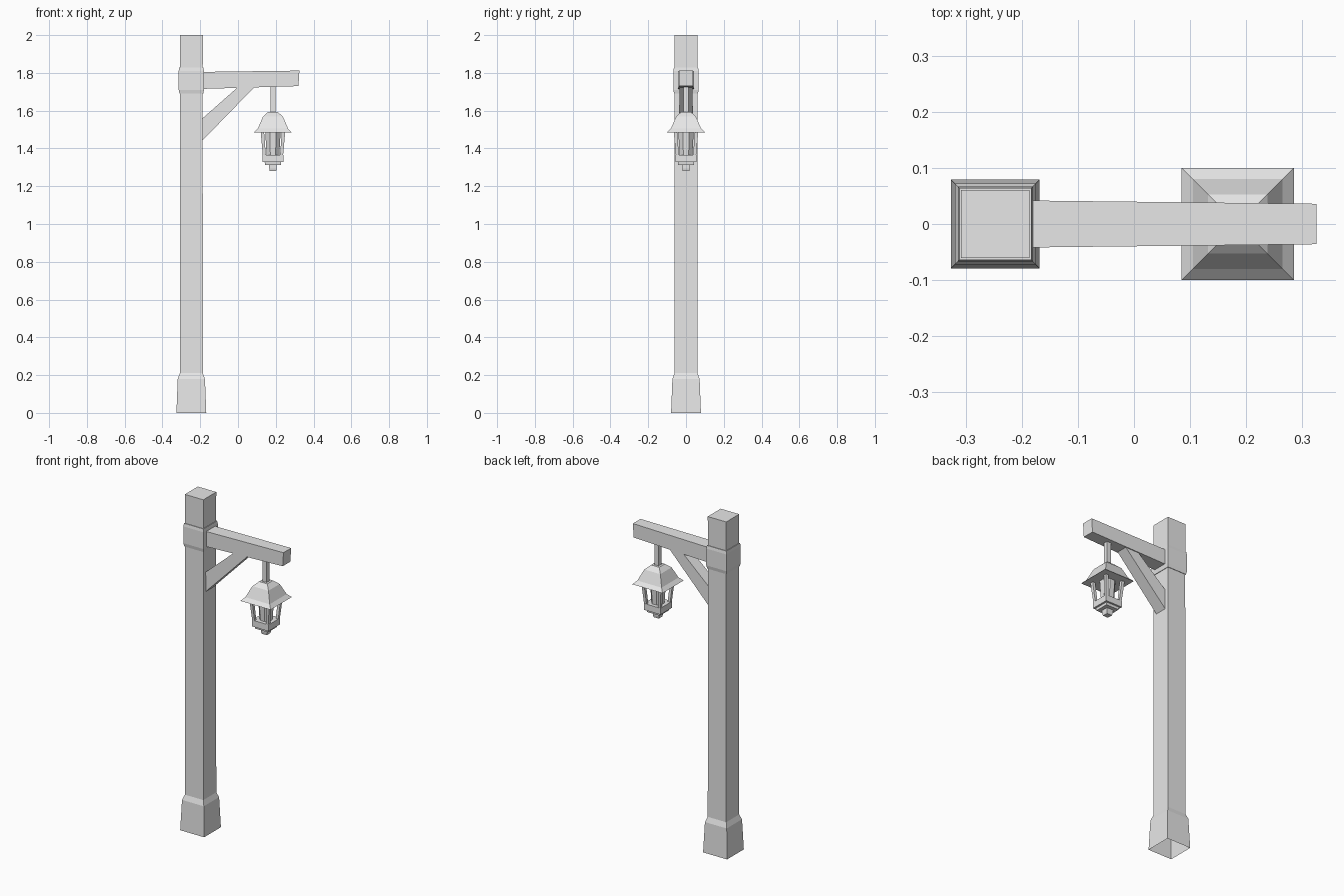
import bpy
import bmesh
from math import cos, sin, pi
from mathutils import Vector

cube = bpy.data.objects.get("Cube")
if cube:
    bpy.data.objects.remove(cube, do_unlink=True)

grey = bpy.data.materials.new("light grey")
grey.use_nodes = True
grey.diffuse_color = (0.8, 0.8, 0.8, 1)
grey.node_tree.nodes["Principled BSDF"].inputs["Base Color"].default_value = (0.8, 0.8, 0.8, 1)

POST_X = -0.247
LAMP_X = 0.185


def loft(name, rings, open_start=False):
    """Skin a row of matching rings and cap the ends."""
    bm = bmesh.new()
    loops = [[bm.verts.new(p) for p in ring] for ring in rings]
    n = len(loops[0])
    for a, b in zip(loops, loops[1:]):
        for i in range(n):
            j = (i + 1) % n
            bm.faces.new((a[i], a[j], b[j], b[i]))
    start = bm.faces.new(loops[0][::-1])
    bm.faces.new(loops[-1])
    bmesh.ops.recalc_face_normals(bm, faces=bm.faces)
    if open_start:
        bmesh.ops.delete(bm, geom=[start], context='FACES_ONLY')
    mesh = bpy.data.meshes.new(name)
    bm.to_mesh(mesh)
    bm.free()
    mesh.materials.append(grey)
    obj = bpy.data.objects.new(name, mesh)
    bpy.context.collection.objects.link(obj)
    return obj


def square(cx, cy, half, z, half_y=None):
    hy = half if half_y is None else half_y
    return [Vector((cx + sx * half, cy + sy * hy, z))
            for sx, sy in ((-1, -1), (1, -1), (1, 1), (-1, 1))]


def polygon(cx, radius, z, sides):
    return [Vector((cx + radius * cos(2 * pi * (i + 0.5) / sides),
                    radius * sin(2 * pi * (i + 0.5) / sides), z)) for i in range(sides)]


def section(low, high, half):
    """Rectangle across y, between two points given as (x, z)."""
    return [Vector((low[0], -half, low[1])), Vector((low[0], half, low[1])),
            Vector((high[0], half, high[1])), Vector((high[0], -half, high[1]))]


def stack(name, cx, profile, **options):
    return loft(name, [square(cx, 0, half, z) for half, z in profile], **options)


# Post with a flared, open-bottomed foot
stack("post", POST_X, [(0.079, 0), (0.072, 0.18), (0.061, 0.21), (0.06, 1.75), (0.061, 2)],
      open_start=True)
stack("collar", POST_X, [(0.063, 1.69), (0.067, 1.71), (0.067, 1.81), (0.064, 1.828)])

# Arm and its diagonal brace
loft("arm", [section((-0.2, 1.715), (-0.2, 1.805), 0.042),
             section((0.32, 1.73), (0.325, 1.812), 0.036)])
loft("brace", [section((-0.195, 1.435), (-0.195, 1.553), 0.037),
               section((0.09, 1.728), (0.0, 1.725), 0.034)])

# Lantern hanging from a rod
stack("hanging_rod", LAMP_X, [(0.014, 1.58), (0.014, 1.735)])
stack("lantern_roof", LAMP_X,
      [(0.1, 1.485), (0.08, 1.505), (0.053, 1.568), (0.027, 1.592)])
loft("lantern_core", [polygon(LAMP_X, 0.036, 1.36, 8), polygon(LAMP_X, 0.044, 1.487, 8)])
for sx, side in ((-1, "right"), (1, "left")):
    for sy, end in ((-1, "front"), (1, "back")):
        loft(f"lantern_bar_{end}_{side}",
             [square(LAMP_X + sx * 0.045, sy * 0.045, 0.008, 1.355),
              square(LAMP_X + sx * 0.056, sy * 0.056, 0.009, 1.49)])
stack("lantern_tray", LAMP_X, [(0.055, 1.328), (0.055, 1.366)])
stack("lantern_tray_step", LAMP_X, [(0.042, 1.313), (0.044, 1.33)])
stack("lantern_finial", LAMP_X, [(0.017, 1.28), (0.02, 1.295), (0.02, 1.315)])
